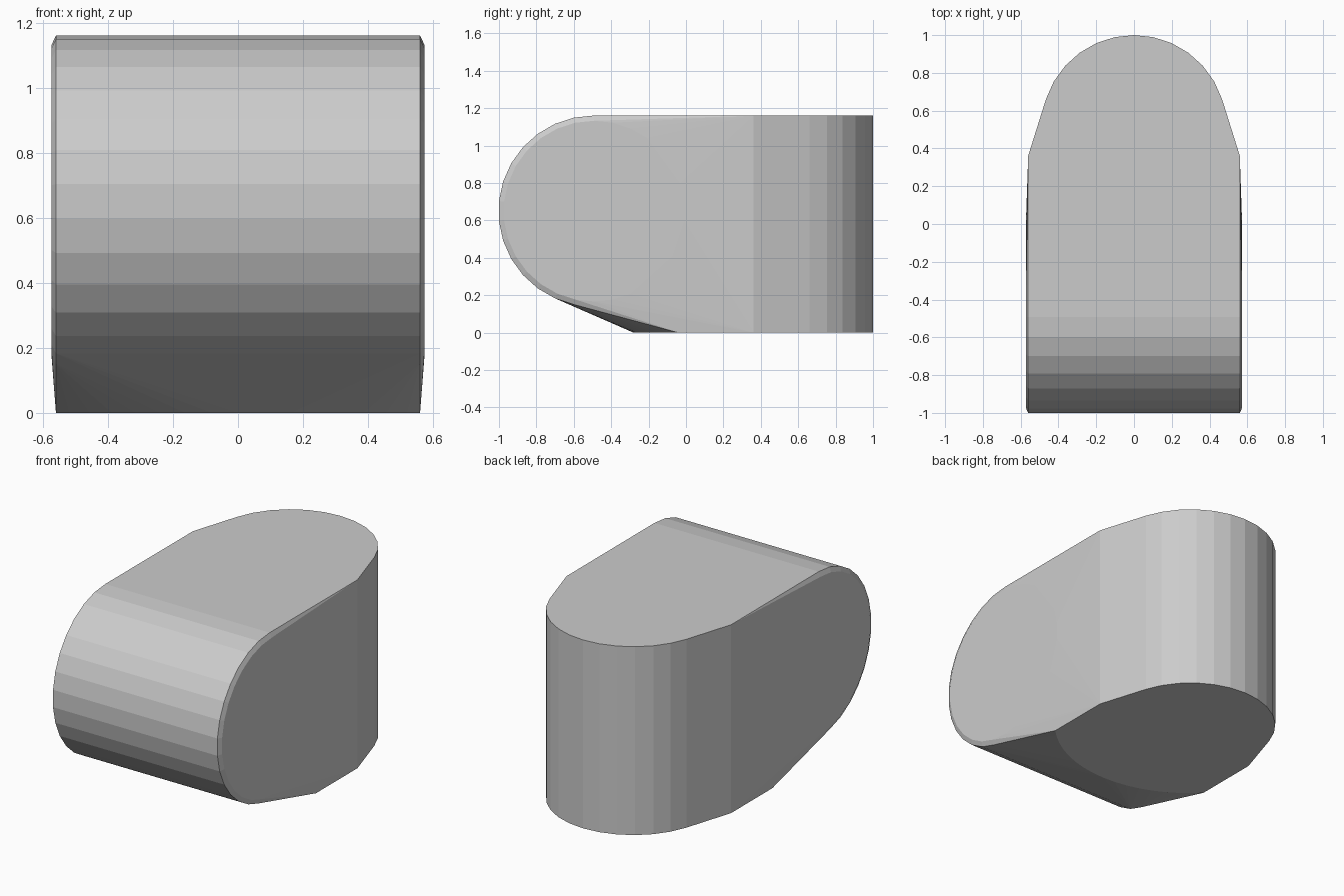
import bpy, bmesh
from math import sin, cos, radians

if "Cube" in bpy.data.objects:
    bpy.data.objects.remove(bpy.data.objects["Cube"])

HALF_W, HALF_CAP = 0.56, 0.573   # barrel half width, and with chamfered caps
TOP = 1.16
STEP = 12                        # 30-sided rounds
points = []


def both_sides(x, y, z):
    points.extend([(x, y, z), (-x, y, z)])


# rounded front: horizontal barrel with chamfered end caps
for i in range(30):
    a = radians(90 + STEP * i)
    for x, r in ((HALF_W, 0.511), (HALF_CAP, 0.483)):
        both_sides(x, -0.492 + r * cos(a), 0.65 + r * sin(a))

# upright back: rounded wall and side corners
for z in (0, TOP):
    points.append((0, 1, z))
    for i in range(1, 7):
        a = radians(STEP * i)
        both_sides(0.49 * sin(a), 0.51 + 0.49 * cos(a), z)
    both_sides(HALF_W, 0.362, z)

# curved front edge of the base
points.append((0, -0.28, 0))
for deg in (6, 12, 18, 24, 30, 36, 42):
    a = radians(deg)
    both_sides(0.776 * sin(a), 0.496 - 0.776 * cos(a), 0)
both_sides(HALF_W, -0.041, 0)

# wrap everything in one convex skin
bm = bmesh.new()
for p in points:
    bm.verts.new(p)
hull = bmesh.ops.convex_hull(bm, input=bm.verts[:])
unused = {v for v in hull["geom_interior"] + hull["geom_unused"]
          if isinstance(v, bmesh.types.BMVert) and v.is_valid}
bmesh.ops.delete(bm, geom=list(unused), context='VERTS')
bmesh.ops.dissolve_limit(bm, angle_limit=radians(0.5), verts=bm.verts[:], edges=bm.edges[:])
bmesh.ops.recalc_face_normals(bm, faces=bm.faces[:])

mesh = bpy.data.meshes.new("rounded_block")
bm.to_mesh(mesh)
bm.free()
block = bpy.data.objects.new("rounded_block", mesh)
bpy.context.collection.objects.link(block)
